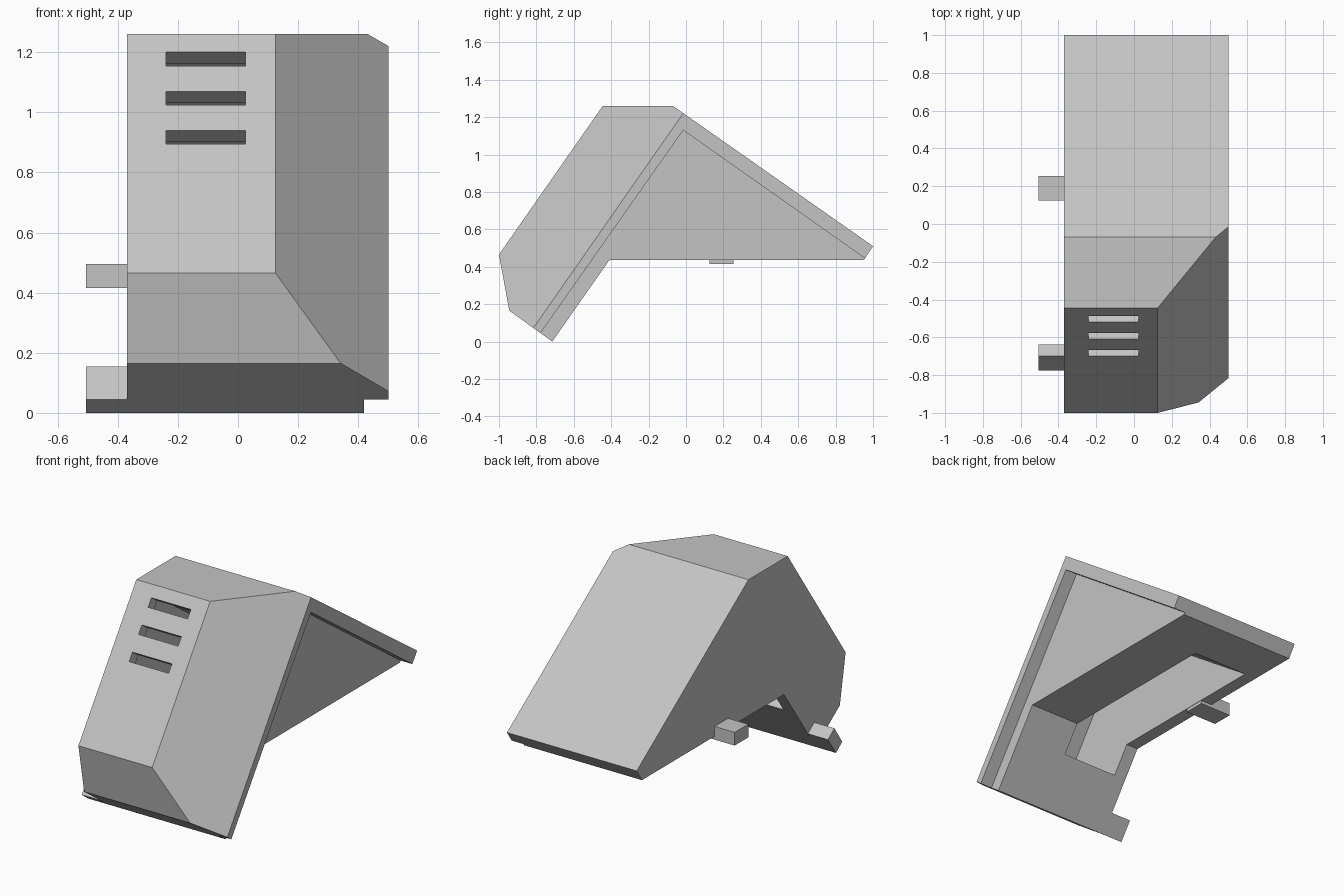
import bpy
import bmesh
from mathutils import Vector

cube = bpy.data.objects.get("Cube")
if cube:
    bpy.data.objects.remove(cube, do_unlink=True)

grey = bpy.data.materials.new("plain_grey")
grey.use_nodes = True
colour = (0.55, 0.55, 0.55, 1)
grey.diffuse_color = colour
grey.node_tree.nodes["Principled BSDF"].inputs["Base Color"].default_value = colour


def prism(name, profile, x0, x1, chamfer=None):
    """Extrude a (y, z) profile along x; optionally slice off one side by a plane."""
    bm = bmesh.new()
    face = bm.faces.new([bm.verts.new((x0, y, z)) for y, z in profile])
    new = bmesh.ops.extrude_face_region(bm, geom=[face])["geom"]
    bmesh.ops.translate(bm, vec=(x1 - x0, 0, 0),
                        verts=[v for v in new if isinstance(v, bmesh.types.BMVert)])
    if chamfer:
        a, b, c = (Vector(p) for p in chamfer)
        normal = (c - a).cross(b - a)
        cut = bmesh.ops.bisect_plane(bm, geom=bm.verts[:] + bm.edges[:] + bm.faces[:],
                                     plane_co=a, plane_no=normal, clear_outer=True)
        rim = [e for e in cut["geom_cut"] if isinstance(e, bmesh.types.BMEdge)]
        bmesh.ops.edgeloop_fill(bm, edges=rim)
    bmesh.ops.recalc_face_normals(bm, faces=bm.faces)
    mesh = bpy.data.meshes.new(name)
    bm.to_mesh(mesh)
    bm.free()
    mesh.materials.append(grey)
    obj = bpy.data.objects.new(name, mesh)
    bpy.context.collection.objects.link(obj)
    return obj


def carve(target, cutter):
    """Subtract the cutter, then discard it."""
    mod = target.modifiers.new(cutter.name, "BOOLEAN")
    mod.operation = "DIFFERENCE"
    mod.solver = "EXACT"
    mod.object = cutter
    cutter.hide_render = True
    bpy.context.view_layer.objects.active = target
    bpy.ops.object.modifier_apply(modifier=mod.name)
    bpy.data.objects.remove(cutter, do_unlink=True)


# Housing with its slanted front corner
housing = prism("housing",
                [(-1, 0.465), (-0.945, 0.165), (-0.715, 0), (-0.41, 0.435),
                 (0.95, 0.435), (1, 0.51), (-0.07, 1.26), (-0.445, 1.26)],
                -0.37, 0.5,
                chamfer=[(0.125, -1, 0.465), (0.125, -0.445, 1.26), (0.5, -0.015, 1.22)])

# Side wall set back beneath the edge flange
carve(housing, prism("side_recess",
                     [(-0.845, -0.05), (-0.015, 1.13), (1.05, 0.379),
                      (1.05, -0.2), (-0.845, -0.2)], 0.42, 0.7))

# Inner cavity, open along the underside and the rear slope
carve(housing, prism("cavity",
                     [(-0.874, 0.526), (-0.417, 1.18), (0.65, 0.435), (0.793, 0.335),
                      (-0.3, 0.335), (-0.438, 0.223)], -0.29, 0.083))

# Vent slots, cut square to the sloping front
along = Vector((0.572, 0.82))
inward = Vector((0.82, -0.572))
for i in range(3):
    z = 1.1775 - i * 0.13
    centre = Vector((-1 + (z - 0.465) * 0.698, z))
    corners = [centre + along * a * 0.0275 + inward * d
               for a, d in ((-1, -0.05), (1, -0.05), (1, 0.09), (-1, 0.09))]
    carve(housing, prism("vent_slot", corners, -0.24, 0.025))

# Mounting tabs on the right side
prism("lower_tab", [(-0.715, 0), (-0.775, 0.045), (-0.7, 0.155), (-0.638, 0.11)], -0.505, -0.37)
prism("rear_tab", [(0.125, 0.415), (0.255, 0.415), (0.255, 0.495), (0.125, 0.495)], -0.505, -0.292)
